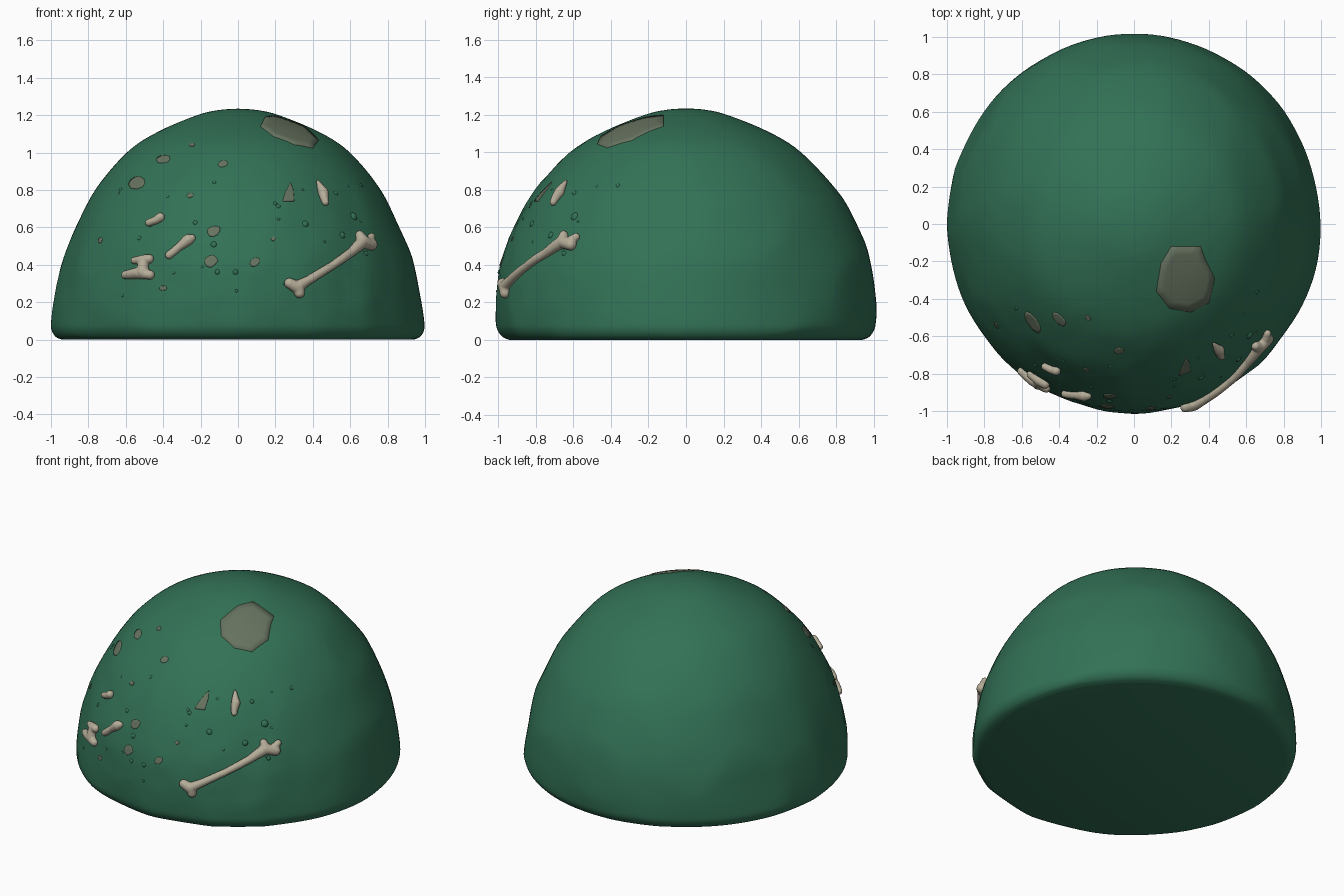
import bpy, bmesh, math, random
from mathutils import Vector, noise
from mathutils.bvhtree import BVHTree

random.seed(4)
if "Cube" in bpy.data.objects:
    bpy.data.objects.remove(bpy.data.objects["Cube"], do_unlink=True)


def material(name, rgb):
    m = bpy.data.materials.new(name)
    m.use_nodes = True
    m.diffuse_color = (*rgb, 1)
    m.node_tree.nodes["Principled BSDF"].inputs["Base Color"].default_value = (*rgb, 1)
    return m


GREEN = material("slime green", (0.032, 0.165, 0.092))
PATCH = material("murky grey green", (0.135, 0.17, 0.115))
BONE = material("old bone", (0.47, 0.42, 0.32))


def make_object(name, bm, mat):
    mesh = bpy.data.meshes.new(name)
    bmesh.ops.recalc_face_normals(bm, faces=bm.faces)
    bm.to_mesh(mesh)
    mesh.materials.append(mat)
    mesh.shade_smooth()
    obj = bpy.data.objects.new(name, mesh)
    bpy.context.collection.objects.link(obj)
    return obj


def catmull(pts, steps):
    """Smooth curve through the given 2D points."""
    p = [Vector(q) for q in pts]
    p = [p[0]] + p + [p[-1]]
    out = []
    for a, b, c, d in zip(p, p[1:], p[2:], p[3:]):
        for i in range(steps):
            t = i / steps
            out.append(0.5 * (2 * b + (c - a) * t + (2 * a - 5 * b + 4 * c - d) * t * t
                              + (3 * b - a - 3 * c + d) * t ** 3))
    return out


# Dome body: lathed profile, a little deeper than wide halfway up, rougher in front
PROFILE = [(0.94, 0), (0.975, 0.015), (0.997, 0.05), (1, 0.1), (0.985, 0.22), (0.945, 0.4),
           (0.87, 0.6), (0.765, 0.8), (0.6, 1.0), (0.435, 1.11), (0.22, 1.2), (0.1, 1.228), (0, 1.235)]
SEG = 128
bm = bmesh.new()
rings = []
for r, z in catmull(PROFILE, 5):
    ring = []
    for i in range(SEG):
        a = math.tau * i / SEG
        x, y = math.cos(a), math.sin(a)
        deep = 1 + 0.06 * math.sin(math.pi * z / 1.235)
        p = Vector((r * x, r * y * deep, z))
        broad = abs(noise.noise(p * 2.2)) * 0.02
        front = max(0, -y) * min(1, 2 * r) * min(1, z * 4)
        fine = front * noise.noise(p * 9) * 0.007
        k = 1 - broad * min(1, r * 2) + fine
        ring.append(bm.verts.new((p.x * k, p.y * k, z)))
    rings.append(ring)
top = bm.verts.new((0, 0, 1.235))
for lo, hi in zip(rings, rings[1:]):
    for i in range(SEG):
        j = (i + 1) % SEG
        bm.faces.new((lo[i], lo[j], hi[j], hi[i]))
for i in range(SEG):
    bm.faces.new((rings[-1][i], rings[-1][(i + 1) % SEG], top))
bm.faces.new(rings[0][::-1])
dome = make_object("dome_body", bm, GREEN)
surface = BVHTree.FromBMesh(bm)
bpy.ops.object.select_all(action="DESELECT")
dome.select_set(True)
bpy.context.view_layer.objects.active = dome
bpy.ops.object.shade_smooth_by_angle(angle=math.radians(40))


def on_dome(u, v, lift=0.0, from_top=False):
    """Point on the dome below (x, y), or behind (x, z) from the front."""
    if from_top:
        hit, n, *_ = surface.ray_cast(Vector((u, v, 3)), Vector((0, 0, -1)))
    else:
        hit, n, *_ = surface.ray_cast(Vector((u, -3, v)), Vector((0, 1, 0)))
    if n.dot(hit - Vector((0, 0, 0.3))) < 0:
        n = -n
    return hit + n * lift


# Flat patches that follow the surface
def patch(name, outline, from_top=False):
    bm = bmesh.new()
    c = sum((Vector(p) for p in outline), Vector((0, 0))) / len(outline)
    edge = []
    for i, p in enumerate(outline):
        q = Vector(outline[(i + 1) % len(outline)])
        edge += [Vector(p).lerp(q, t / 4) for t in range(4)]
    n = len(edge)
    loops = []
    for s, lift in [(0.25, 0.004), (0.5, 0.004), (0.75, 0.004), (1, 0.004), (1.01, -0.003)]:
        loops.append([bm.verts.new(on_dome(*(c + (e - c) * s), lift, from_top)) for e in edge])
    mid = bm.verts.new(on_dome(*c, 0.004, from_top))
    for i in range(n):
        j = (i + 1) % n
        bm.faces.new((mid, loops[0][i], loops[0][j]))
        for a, b in zip(loops, loops[1:]):
            bm.faces.new((a[i], b[i], b[j], a[j]))
    make_object(name, bm, PATCH)


patch("crown_patch", [(0.2, -0.12), (0.355, -0.12), (0.38, -0.19), (0.43, -0.29), (0.4, -0.42),
                      (0.3, -0.47), (0.19, -0.45), (0.12, -0.36), (0.145, -0.21)], True)
patch("wedge_patch", [(0.28, 0.84), (0.295, 0.8), (0.3, 0.74), (0.24, 0.74), (0.25, 0.78)])

SPOTS = [(-0.54, 0.84, 0.045, 0.033), (-0.4, 0.965, 0.038, 0.02), (-0.245, 1.04, 0.014, 0.009),
         (-0.08, 0.94, 0.025, 0.017), (-0.255, 0.77, 0.017, 0.012), (-0.13, 0.58, 0.034, 0.03),
         (-0.145, 0.42, 0.034, 0.033), (0.09, 0.415, 0.025, 0.025), (0.19, 0.54, 0.012, 0.012),
         (-0.735, 0.53, 0.011, 0.014), (-0.4, 0.275, 0.02, 0.014)]
for k, (x, z, rx, rz) in enumerate(SPOTS):
    pts = []
    for i in range(9):
        a = math.tau * i / 9
        w = random.uniform(0.88, 1.12)
        pts.append((x + rx * w * math.cos(a) + 0.2 * rx * math.sin(a), z + rz * w * math.sin(a)))
    patch(f"spot_{k + 1}", pts)


# Bones: chains of balls along strokes of (x, z, radius), fused into one skin
def bone(name, strokes, lift):
    bm = bmesh.new()
    for s in strokes:
        for a, b in zip(s, s[1:]):
            a, b = Vector(a), Vector(b)
            steps = max(2, int((b - a).length / 0.008))
            for i in range(steps + 1):
                x, z, r = a.lerp(b, i / steps)
                ball = bmesh.ops.create_icosphere(bm, subdivisions=2, radius=r)
                bmesh.ops.translate(bm, verts=ball["verts"], vec=on_dome(x, z, lift))
    obj = make_object(name, bm, BONE)
    skin = obj.modifiers.new("fuse", "REMESH")
    skin.mode = "VOXEL"
    skin.voxel_size = 0.006
    skin.use_smooth_shade = True
    soft = obj.modifiers.new("soften", "SMOOTH")
    soft.iterations = 3


bone("long_bone", [
    [(0.31, 0.28, 0.034), (0.37, 0.315, 0.026), (0.5, 0.395, 0.023), (0.6, 0.465, 0.026), (0.66, 0.52, 0.036)],
    [(0.31, 0.28, 0.034), (0.272, 0.3, 0.03)], [(0.32, 0.28, 0.034), (0.325, 0.25, 0.03)],
    [(0.66, 0.52, 0.036), (0.643, 0.555, 0.025)], [(0.66, 0.52, 0.036), (0.705, 0.505, 0.033)],
    [(0.69, 0.51, 0.03), (0.705, 0.545, 0.022)]], 0.012)
bone("knuckle_bone", [[(-0.47, 0.62, 0.021), (-0.43, 0.635, 0.023), (-0.41, 0.65, 0.026)]], 0.012)
bone("short_bone", [[(-0.365, 0.45, 0.023), (-0.31, 0.495, 0.023), (-0.265, 0.53, 0.032)],
                    [(-0.265, 0.53, 0.03), (-0.245, 0.54, 0.022)]], 0.008)
bone("spine_bone", [[(-0.595, 0.345, 0.024), (-0.53, 0.355, 0.032), (-0.465, 0.345, 0.026)],
                    [(-0.55, 0.42, 0.02), (-0.5, 0.425, 0.028), (-0.47, 0.43, 0.026)],
                    [(-0.5, 0.425, 0.028), (-0.505, 0.36, 0.036)]], 0.01)
bone("fang_bone", [[(0.42, 0.84, 0.009), (0.435, 0.81, 0.02), (0.45, 0.78, 0.03),
                    (0.455, 0.75, 0.024), (0.462, 0.728, 0.02)]], 0.012)

# Small green lumps under the front skin
bm = bmesh.new()
lumps = [(0.62, 0.66, 0.028), (0.36, 0.62, 0.022), (-0.13, 0.51, 0.02), (0.56, 0.56, 0.022)]
for _ in range(26):
    lumps.append((random.uniform(-0.7, 0.7), random.uniform(0.2, 0.85), random.uniform(0.008, 0.017)))
for x, z, r in lumps:
    ball = bmesh.ops.create_icosphere(bm, subdivisions=3, radius=r)
    bmesh.ops.translate(bm, verts=ball["verts"], vec=on_dome(x, z, -0.6 * r))
make_object("lumps", bm, GREEN)
